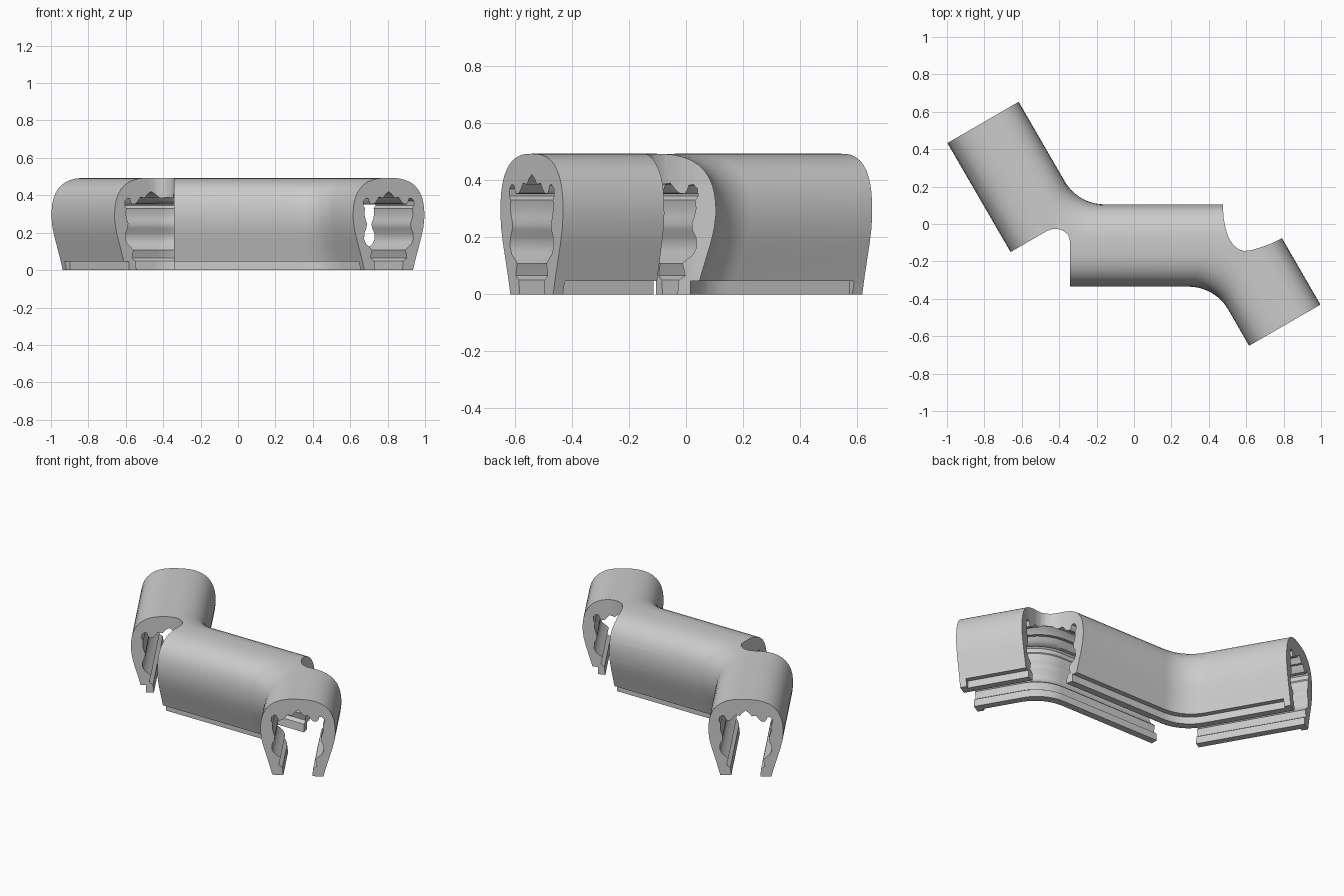
import bpy, bmesh
from math import cos, sin, pi, tan, radians
from mathutils import Vector as V

if "Cube" in bpy.data.objects:
    bpy.data.objects.remove(bpy.data.objects["Cube"])

A, P1, P2, B = V((-0.807, 0.543)), V((-0.426, -0.115)), V((0.56, -0.115)), V((0.806, -0.541))
HALF, FILLET, N = 0.22, 0.245, 12


def left(d):
    return V((-d.y, d.x))


def track(u, inset):
    """Plan path at sideways offset u: straight runs with filleted inner corners."""
    d = [(P1 - A).normalized(), (P2 - P1).normalized(), (B - P2).normalized()]
    pts = [A + d[0] * inset + left(d[0]) * u]
    for p, a, b, side in ((P1, d[0], d[1], 1), (P2, d[1], d[2], -1)):
        s = u * side
        r = FILLET if s > 0 else max(0.02, FILLET * (1 + s / HALF))
        half = a.angle(b) / 2
        corner = p + (left(a) + left(b)).normalized() * (u / cos(half))
        start = corner - a * (r * tan(half))
        centre = start + left(a) * (r * side)
        for k in range(N + 1):
            t = 2 * half * k / N
            pts.append(centre - left(a) * (r * side * cos(t)) + a * (r * sin(t)))
    pts.append(B - d[2] * inset + left(d[2]) * u)
    return pts


def finish(name, bm):
    bmesh.ops.recalc_face_normals(bm, faces=bm.faces)
    me = bpy.data.meshes.new(name)
    bm.to_mesh(me)
    bm.free()
    ob = bpy.data.objects.new(name, me)
    bpy.context.collection.objects.link(ob)
    return ob


def sweep(name, profile, inset=0.0):
    bm = bmesh.new()
    rows = [[bm.verts.new((p.x, p.y, z)) for p in track(u, inset)] for u, z in profile]
    for i, row in enumerate(rows):
        nxt = rows[(i + 1) % len(rows)]
        for j in range(len(row) - 1):
            bm.faces.new((row[j], row[j + 1], nxt[j + 1], nxt[j]))
    bm.faces.new([r[0] for r in rows])
    bm.faces.new([r[-1] for r in rows])
    return finish(name, bm)


def prism(name, pts):
    bm = bmesh.new()
    f = bm.faces.new([bm.verts.new((x, y, -0.1)) for x, y in pts])
    top = bmesh.ops.extrude_face_region(bm, geom=[f])["geom"]
    bmesh.ops.translate(bm, vec=(0, 0, 0.8), verts=[g for g in top if isinstance(g, bmesh.types.BMVert)])
    return finish(name, bm)


def cut(ob, cutter):
    cutter.hide_render = True
    m = ob.modifiers.new("cut", "BOOLEAN")
    m.operation, m.solver, m.object = "DIFFERENCE", "EXACT", cutter
    bpy.context.view_layer.objects.active = ob
    bpy.ops.object.modifier_apply(modifier=m.name)
    bpy.data.objects.remove(cutter)


# Arched outer skin and ribbed inner channel, right half of the section
outer = [(0.15, 0), (0.166, 0.06), (0.184, 0.12), (0.202, 0.18), (0.214, 0.23)]
outer += [(HALF * cos(t) ** 0.75, 0.28 + 0.213 * sin(t) ** 0.75)
          for t in (radians(a) for a in (0, 6, 14, 23, 32, 41, 50, 59, 68, 77, 84))]
inner = [(0.02, 0.405), (0.035, 0.385), (0.06, 0.39), (0.075, 0.37), (0.09, 0.355),
         (0.11, 0.352), (0.12, 0.365), (0.125, 0.382), (0.14, 0.385), (0.155, 0.37),
         (0.157, 0.345), (0.147, 0.33), (0.15, 0.3), (0.143, 0.27), (0.135, 0.25),
         (0.137, 0.225), (0.15, 0.2), (0.152, 0.165), (0.14, 0.14), (0.115, 0.12),
         (0.102, 0.108), (0.108, 0.085), (0.112, 0.065), (0.09, 0.05), (0.085, 0)]


def mirrored(pts):
    return [(-u, z) for u, z in reversed(pts)]


profile = outer + [(0, 0.493)] + mirrored(outer) + mirrored(inner) + [(0, 0.42)] + inner
clip = sweep("bent_channel_clip", profile)

# Rabbets along both lower outer edges, stopping short of the ends
for s in (1, -1):
    cut(clip, sweep("rabbet_cutter", [(s * 0.13, -0.03), (s * 0.26, -0.03),
                                      (s * 0.26, 0.046), (s * 0.13, 0.046)], 0.04))

# Openings through the outside of each bend
cut(clip, prism("left_notch_cutter", [
    (-0.86, -0.265), (-0.66, -0.15), (-0.47, -0.04), (-0.44, -0.028), (-0.41, -0.026),
    (-0.38, -0.035), (-0.357, -0.052), (-0.345, -0.075), (-0.342, -0.1), (-0.342, -0.7), (-0.86, -0.7)]))
cut(clip, prism("right_notch_cutter", [
    (0.475, 0.3), (0.475, 0.1), (0.479, 0.03), (0.49, -0.025), (0.507, -0.075), (0.53, -0.112),
    (0.558, -0.135), (0.59, -0.144), (0.63, -0.139), (0.69, -0.121), (0.735, -0.104),
    (0.79, -0.077), (0.9, -0.02), (0.9, 0.3)]))

bpy.ops.object.select_all(action="DESELECT")
clip.select_set(True)
bpy.context.view_layer.objects.active = clip
bpy.ops.object.shade_smooth_by_angle(angle=radians(35))
